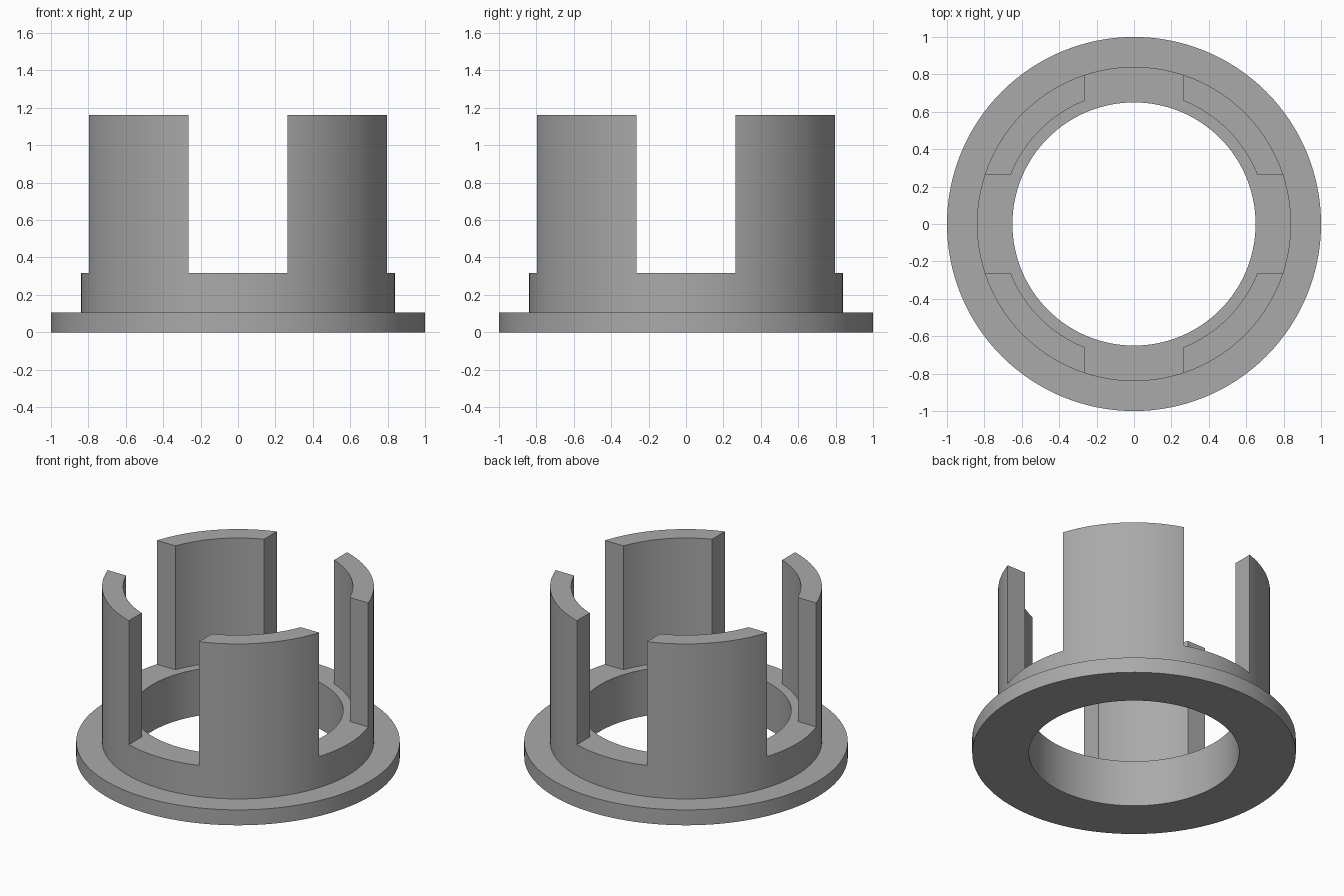
import bpy
import bmesh
import math

cube = bpy.data.objects.get("Cube")
if cube:
    bpy.data.objects.remove(cube, do_unlink=True)

SEGMENTS = 128
WALL_R, PRONG_IN_R, BORE_R = 0.84, 0.71, 0.65
FLANGE_TOP, COLLAR_TOP, HEIGHT = 0.105, 0.317, 1.162
SLOT_WIDTH = 0.53

grey = bpy.data.materials.new("plain grey")
grey.use_nodes = True
colour = (0.4, 0.4, 0.4, 1)
grey.diffuse_color = colour
grey.node_tree.nodes["Principled BSDF"].inputs["Base Color"].default_value = colour


def add_object(name, bm):
    bmesh.ops.recalc_face_normals(bm, faces=bm.faces)
    mesh = bpy.data.meshes.new(name)
    bm.to_mesh(mesh)
    bm.free()
    mesh.materials.append(grey)
    obj = bpy.data.objects.new(name, mesh)
    bpy.context.collection.objects.link(obj)
    return obj


def lathe(name, profile):
    """Revolve a closed (radius, height) profile around z."""
    bm = bmesh.new()
    rings = []
    for i in range(SEGMENTS):
        a = math.tau * i / SEGMENTS
        rings.append([bm.verts.new((r * math.cos(a), r * math.sin(a), z)) for r, z in profile])
    n = len(profile)
    for i, ring in enumerate(rings):
        following = rings[(i + 1) % SEGMENTS]
        for j in range(n):
            k = (j + 1) % n
            bm.faces.new((ring[j], following[j], following[k], ring[k]))
    return add_object(name, bm)


def box(name, size, centre):
    bm = bmesh.new()
    bmesh.ops.create_cube(bm, size=1)
    bmesh.ops.scale(bm, vec=size, verts=bm.verts)
    bmesh.ops.translate(bm, vec=centre, verts=bm.verts)
    return add_object(name, bm)


# Flange, collar and prong wall turned as one piece
body = lathe("flanged_collar_with_prongs", [
    (BORE_R, 0), (1, 0), (1, FLANGE_TOP), (WALL_R, FLANGE_TOP),
    (WALL_R, HEIGHT), (PRONG_IN_R, HEIGHT),
    (PRONG_IN_R, COLLAR_TOP), (BORE_R, COLLAR_TOP),
])

# Two crossing slots divide the wall into four prongs
bpy.context.view_layer.objects.active = body
body.select_set(True)
for name, sx, sy in (("slot_x", 3, SLOT_WIDTH), ("slot_y", SLOT_WIDTH, 3)):
    cutter = box(name, (sx, sy, 2), (0, 0, COLLAR_TOP + 1))
    cutter.hide_render = True
    cut = body.modifiers.new(name, 'BOOLEAN')
    cut.operation = 'DIFFERENCE'
    cut.solver = 'EXACT'
    cut.object = cutter
    bpy.ops.object.modifier_apply(modifier=cut.name)
    bpy.data.objects.remove(cutter, do_unlink=True)

bpy.ops.object.shade_smooth_by_angle(angle=math.radians(30))
